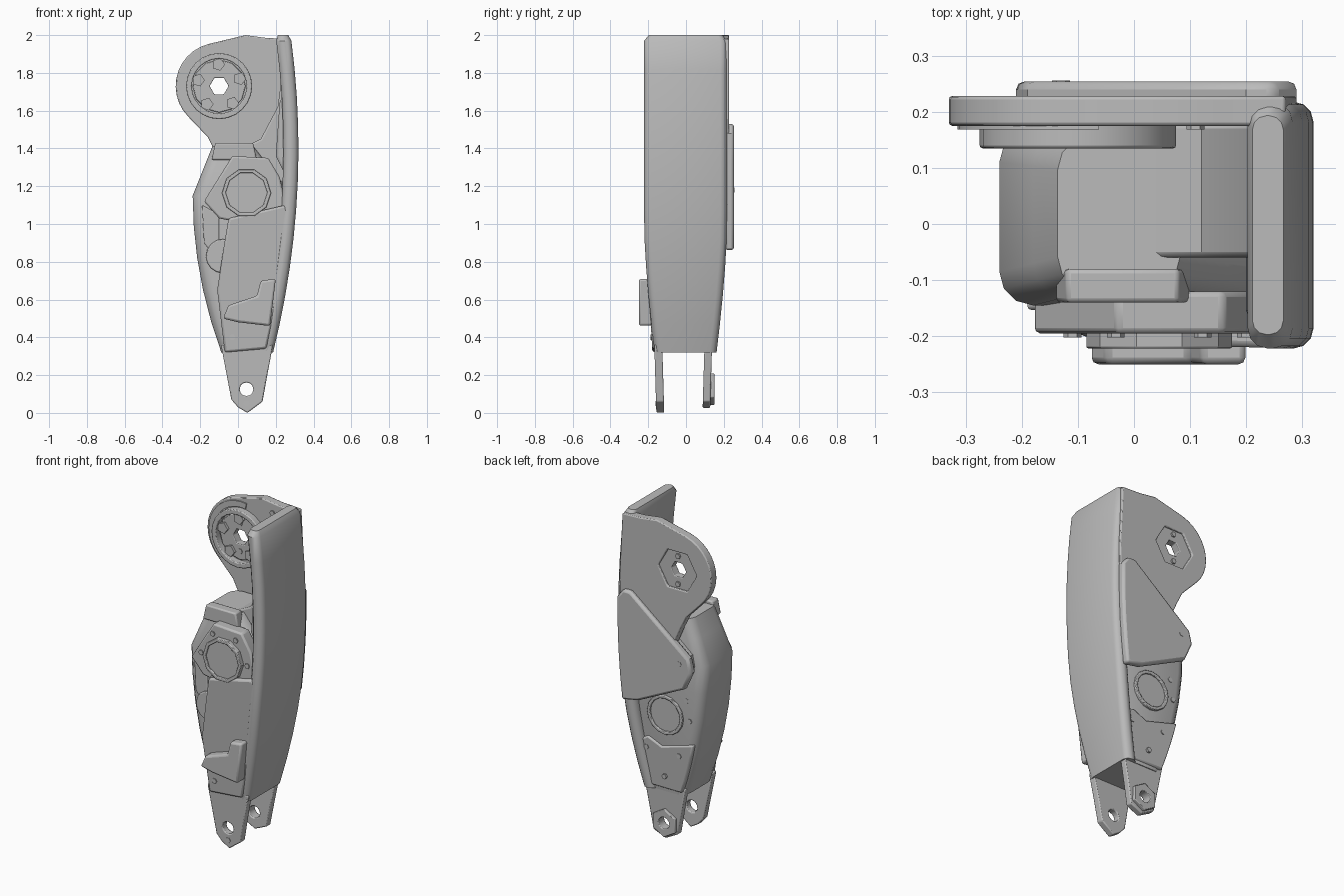
import bpy, bmesh, math
from mathutils import Vector

old = bpy.data.objects.get("Cube")
if old:
    bpy.data.objects.remove(old, do_unlink=True)

GREY = (0.5, 0.5, 0.5, 1)
mat = bpy.data.materials.new("plain grey")
mat.use_nodes = True
mat.diffuse_color = GREY
mat.node_tree.nodes["Principled BSDF"].inputs["Base Color"].default_value = GREY


def finish(name, bm, bevel=0.0):
    bmesh.ops.recalc_face_normals(bm, faces=bm.faces)
    mesh = bpy.data.meshes.new(name)
    bm.to_mesh(mesh)
    bm.free()
    mesh.materials.append(mat)
    ob = bpy.data.objects.new(name, mesh)
    bpy.context.collection.objects.link(ob)
    bpy.ops.object.select_all(action='DESELECT')
    ob.select_set(True)
    bpy.context.view_layer.objects.active = ob
    bpy.ops.object.shade_smooth_by_angle(angle=math.radians(35))
    if bevel:
        mod = ob.modifiers.new("edge", 'BEVEL')
        mod.width = bevel
        mod.segments = 2
        mod.limit_method = 'ANGLE'
        mod.angle_limit = math.radians(40)


def arc(centre, radius, first, last, count):
    """Points on an arc, angles in degrees."""
    cx, cz = centre
    angles = [math.radians(first + (last - first) * i / (count - 1)) for i in range(count)]
    return [(cx + radius * math.cos(a), cz + radius * math.sin(a)) for a in angles]


def circle(centre, radius, count=16, turn=0):
    return arc(centre, radius, turn, turn + 360, count + 1)[:-1]


def plate(name, outline, front, back, hole=None, bevel=0.0, lean=0.0):
    """Extrude an outline from front to back; lean pushes it along y with height."""
    bm = bmesh.new()
    edges = []
    loops = [outline, hole] if hole else [outline]
    pivot = min(z for x, z in outline)
    for loop in loops:
        verts = [bm.verts.new((x, front + lean * (z - pivot), z)) for x, z in loop]
        edges += [bm.edges.new(pair) for pair in zip(verts, verts[1:] + verts[:1])]
    if hole:
        bmesh.ops.triangle_fill(bm, edges=edges, use_beauty=True)
    else:
        bm.faces.new(verts)
    grown = bmesh.ops.extrude_face_region(bm, geom=bm.faces[:])["geom"]
    moved = [item for item in grown if isinstance(item, bmesh.types.BMVert)]
    bmesh.ops.translate(bm, verts=moved, vec=Vector((0, back - front, 0)))
    finish(name, bm, bevel)


def bolts(name, centres, front, back):
    for centre in centres:
        plate(name, circle(centre, 0.016, 6), front, back)


def loft(name, heights, section, corner):
    """Stack rounded rectangles; section(z) gives left, right, front, back."""
    bm = bmesh.new()
    rings = []
    for z in heights:
        left, right, front, back = section(z)
        c = min(corner, (right - left) * 0.45)
        corners = [(right - c, back - c), (left + c, back - c),
                   (left + c, front + c), (right - c, front + c)]
        ring = []
        for k, centre in enumerate(corners):
            ring += arc(centre, c, 90 * k, 90 * k + 90, 4)
        rings.append([bm.verts.new((x, y, z)) for x, y in ring])
    for low, high in zip(rings, rings[1:]):
        for i in range(len(low)):
            bm.faces.new((low[i - 1], low[i], high[i], high[i - 1]))
    bm.faces.new(rings[0])
    bm.faces.new(rings[-1])
    finish(name, bm)


def steps(low, high, count):
    return [low + (high - low) * i / (count - 1) for i in range(count)]


# Curves that bound the whole leg
KNEE_TOP = 1.15


def outer_edge(z):
    return 0.32 - 0.115 * (z - 1.4) ** 2


def inner_edge(z):
    if z > KNEE_TOP:
        return -0.24 + 0.4 * (z - KNEE_TOP)
    return -0.24 + 0.22 * (KNEE_TOP - z) ** 2


def taper(z):
    return 0.1 * max(0, 1 - z) ** 1.5


def outer_points(low, high, inset):
    return [(outer_edge(z) - inset, z) for z in steps(low, high, 5)]


def inner_points(high, low, inset):
    return [(inner_edge(z) + inset, z) for z in steps(high, low, 5)]


# Tall outer wall
def shell_section(z):
    edge = outer_edge(z)
    rounding = 0.025 if z == 2 else 0
    return (edge - 0.08 + rounding / 2, edge - rounding / 2,
            -0.222 + taper(z) + rounding, 0.218 - taper(z) - rounding)


loft("side_shell", steps(0.32, 1.97, 12) + [2], shell_section, 0.055)


# Main leg body, its top falling towards the wall
def body_section(z):
    slim = 0.1 * max(0, z - KNEE_TOP)
    return (inner_edge(z), outer_edge(z) - 0.03 - slim * 8,
            -0.145 + slim, 0.17 - taper(z) / 2 - slim / 2)


loft("leg_body", steps(0.32, KNEE_TOP, 6) + [1.3, 1.41], body_section, 0.06)

# Hip plate with its round end, ring and hub
HIP = (-0.1, 1.73)
hip_outline = [(0.27, 1.98), (0.15, 1.985), (0.04, 2)] + arc(HIP, 0.23, 105, 225, 12)
hip_outline += [(-0.16, 1.46), (-0.12, 1.38), (0, 1.1), (0.28, 1.1), (0.29, 1.6)]
plate("hip_plate", hip_outline, 0.175, 0.228, circle(HIP, 0.13, 6), 0.006)
plate("hip_ring", circle(HIP, 0.175, 24), 0.135, 0.18, circle(HIP, 0.145, 24), 0.005)
plate("hip_hub", circle(HIP, 0.14, 12), 0.165, 0.215, circle(HIP, 0.05, 6), 0.004)
plate("hip_lip", arc(HIP, 0.215, 80, 230, 16) + arc(HIP, 0.18, 230, 80, 16), 0.168, 0.18)
for spot in circle(HIP, 0.115, 5, 20):
    plate("hip_spoke", circle(spot, 0.035, 5), 0.15, 0.18)
bolts("hip_bolt", circle(HIP, 0.085, 2, 90), 0.16, 0.225)
bolts("hip_plate_bolt", [(0.11, 1.93)], 0.168, 0.18)

# Gusset and rib joining hip plate, wall and leg
plate("hip_gusset", [(0, 1.3), (0.02, 1.4), (0.12, 1.45), (0.21, 1.62), (0.24, 1.84),
                     (0.27, 1.84), (0.29, 1.2)], -0.06, 0.18, bevel=0.01)
plate("wall_rib", [(0.22, 1.64), (0.28, 1.8), (0.29, 1.18), (0.2, 1.36)],
      -0.17, 0, bevel=0.015)
plate("body_top_lug", [(-0.14, 1.34), (-0.12, 1.43), (0.08, 1.43), (0.1, 1.34)],
      -0.14, -0.08, bevel=0.008)

# Knee drive on the front
KNEE = (0.045, 1.165)
plate("knee_flange", [(-0.03, 1.36), (0.16, 1.35), (0.22, 1.25), (0.26, 1.08), (0.1, 0.99),
                      (-0.1, 1.03), (-0.18, 1.12)], -0.195, -0.12, bevel=0.01)
plate("knee_ring", circle(KNEE, 0.13, 10), -0.222, -0.19, circle(KNEE, 0.11, 10), 0.004)
plate("knee_cap", circle(KNEE, 0.11, 10), -0.212, -0.19)
bolts("knee_bolt", circle(KNEE, 0.155, 6), -0.202, -0.18)

# Shin cover, its raised block and the cheek beside it
shin_outline = outer_points(0.34, 1.06, 0.04) + [(0.25, 1.1), (0.12, 1.07)]
shin_outline += [(-0.05, 1.03), (-0.08, 0.85), (-0.11, 0.65), (-0.07, 0.32)]
plate("shin_cover", shin_outline, -0.178, -0.12, bevel=0.012, lean=-0.055)
plate("shin_block", [(-0.08, 0.5), (-0.05, 0.57), (0.1, 0.62), (0.12, 0.7), (0.2, 0.71),
                     (0.17, 0.46), (0, 0.48)], -0.25, -0.16, bevel=0.012)
bolts("shin_bolt", [(-0.03, 0.4)], -0.188, -0.17)
plate("cheek_cover", [(-0.19, 1.1), (-0.1, 1.05), (-0.1, 0.8), (-0.18, 0.9)],
      -0.153, -0.12, bevel=0.006)
plate("cheek_pulley", circle((-0.08, 0.83), 0.09), -0.165, -0.12, bevel=0.006)

# Ankle fork: two prongs with pin holes
ANKLE = (0.045, 0.125)
pin = circle(ANKLE, 0.036, 12)
prong = [(-0.09, 0.36), (-0.035, 0.07), (0, 0.03), (0.05, 0), (0.13, 0.06),
         (0.155, 0.2), (0.185, 0.36)]
blunt_prong = [(x, max(z, 0.025)) for x, z in prong if z != 0.03]
plate("front_prong", prong, -0.157, -0.115, pin, 0.006, -0.03)
plate("back_prong", blunt_prong, 0.088, 0.128, pin, 0.006, 0.03)
plate("ankle_boss", circle(ANKLE, 0.085, 6, 30), 0.12, 0.15, pin, 0.004)
bolts("ankle_bolt", [(0.045, 0.05)], -0.162, -0.13)

# Back cover over the knee
cover = outer_points(0.86, 1.48, 0.03)
cover += [(0.25, 1.53), (0.2, 1.53), (-0.19, 1.22), (-0.21, 1.14), (-0.16, 1.03), (0.15, 0.88)]
plate("back_cover", cover, 0.205, 0.254, bevel=0.014)
plate("back_cover_web", [(x * 0.85, 1.17 + (z - 1.17) * 0.85) for x, z in cover], 0.15, 0.215)
bolts("back_cover_bolt", [(-0.13, 1.18)], 0.24, 0.256)

# Lower drive and lower cover on the back
DRIVE = (0.02, 0.8)
plate("rear_drive_ring", circle(DRIVE, 0.12), 0.13, 0.178, circle(DRIVE, 0.1), 0.004)
plate("rear_drive_cap", circle(DRIVE, 0.1), 0.13, 0.168)
rear_outline = outer_points(0.34, 0.6, 0.04) + [(0.14, 0.64), (0.05, 0.6)]
rear_outline += inner_points(0.66, 0.34, 0.02)
plate("rear_lower_cover", rear_outline, 0.12, 0.152, bevel=0.01, lean=0.06)
bolts("rear_bolt", [(-0.07, 0.57), (0.15, 0.57), (-0.14, 0.8), (-0.12, 0.92), (0.03, 0.42)],
      0.13, 0.17)
